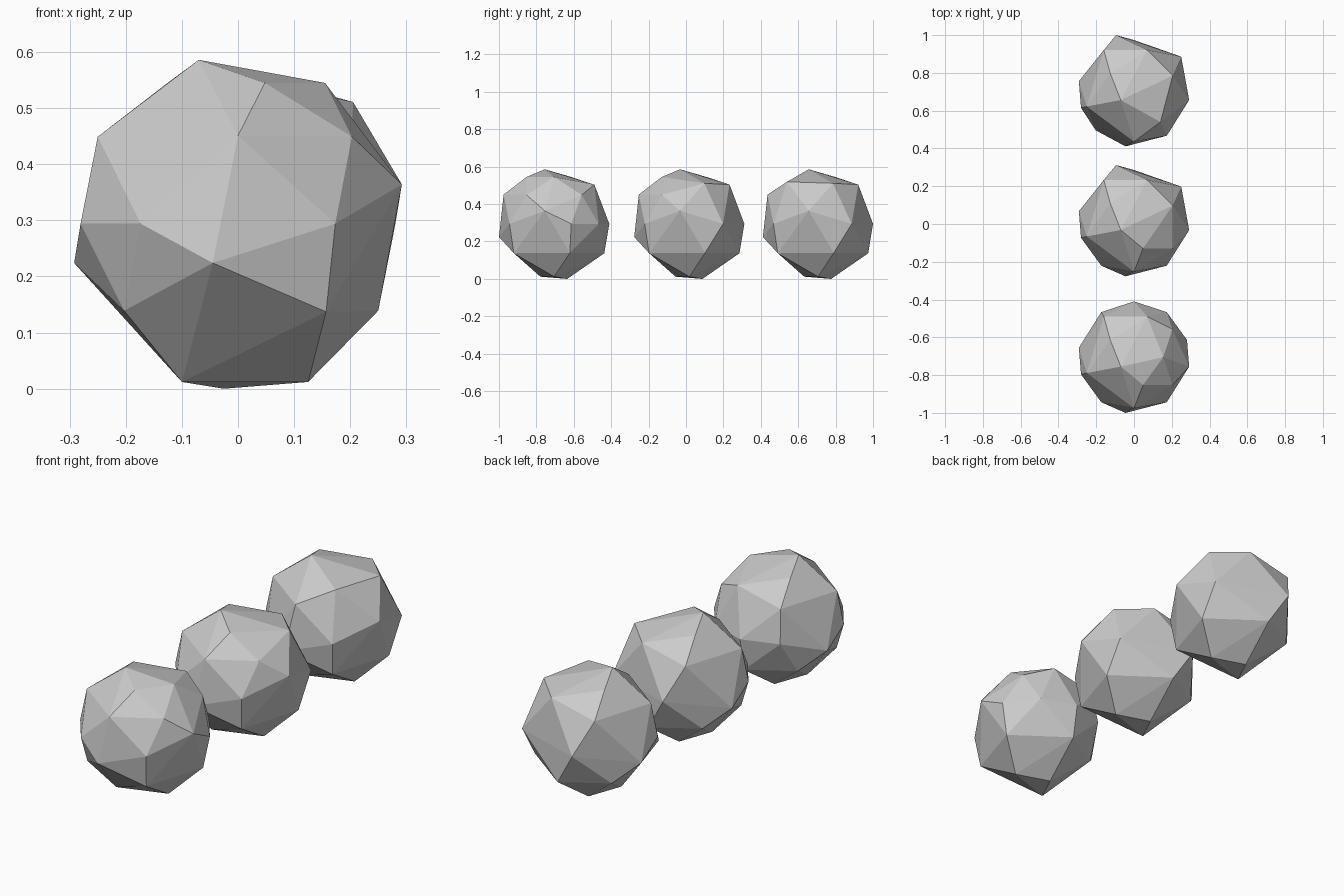
import bpy, bmesh
from mathutils import Vector

if "Cube" in bpy.data.objects:
    bpy.data.objects.remove(bpy.data.objects["Cube"])

RADIUS = 0.295

# merged corner positions, relative to the ball centre
BASE = [(-.07, -.05, .292), (0, -.27, .157), (.157, -.215, -.157),
        (.292, -.05, .07), (-.045, -.295, -.07), (-.292, .05, -.07),
        (-.025, .07, -.294), (-.1, -.074, -.282), (.125, 0, -.282),
        (-.25, -.084, .155), (-.16, .215, .157), (.07, .215, .21),
        (0, .268, -.157), (.25, .084, -.155)]
COARSER = BASE + [(.25, .18, 0), (-.095, .294, 0), (.205, .08, .217)]
COARSEST = COARSER + [(.14, -.166, .225), (-.203, -.21, -.085)]


def ball(name, y, corners):
    # icosphere whose edges are collapsed into the given corners
    bm = bmesh.new()
    bmesh.ops.create_icosphere(bm, subdivisions=2, radius=RADIUS)
    for corner in corners:
        target = Vector(corner)

        def miss(edge):
            middle = (edge.verts[0].co + edge.verts[1].co) / 2
            return (middle * 1.09 - target).length

        edge = min(bm.edges, key=miss)
        bmesh.ops.pointmerge(bm, verts=list(edge.verts), merge_co=target)
    bmesh.ops.recalc_face_normals(bm, faces=bm.faces[:])
    mesh = bpy.data.meshes.new(name)
    bm.to_mesh(mesh)
    bm.free()
    obj = bpy.data.objects.new(name, mesh)
    obj.location = (0, y, 0.294)
    bpy.context.collection.objects.link(obj)
    return obj


# row of three balls, coarser towards the back
ball("front_ball", -0.705, BASE)
ball("middle_ball", 0.018, COARSER)
ball("back_ball", 0.706, COARSEST)
